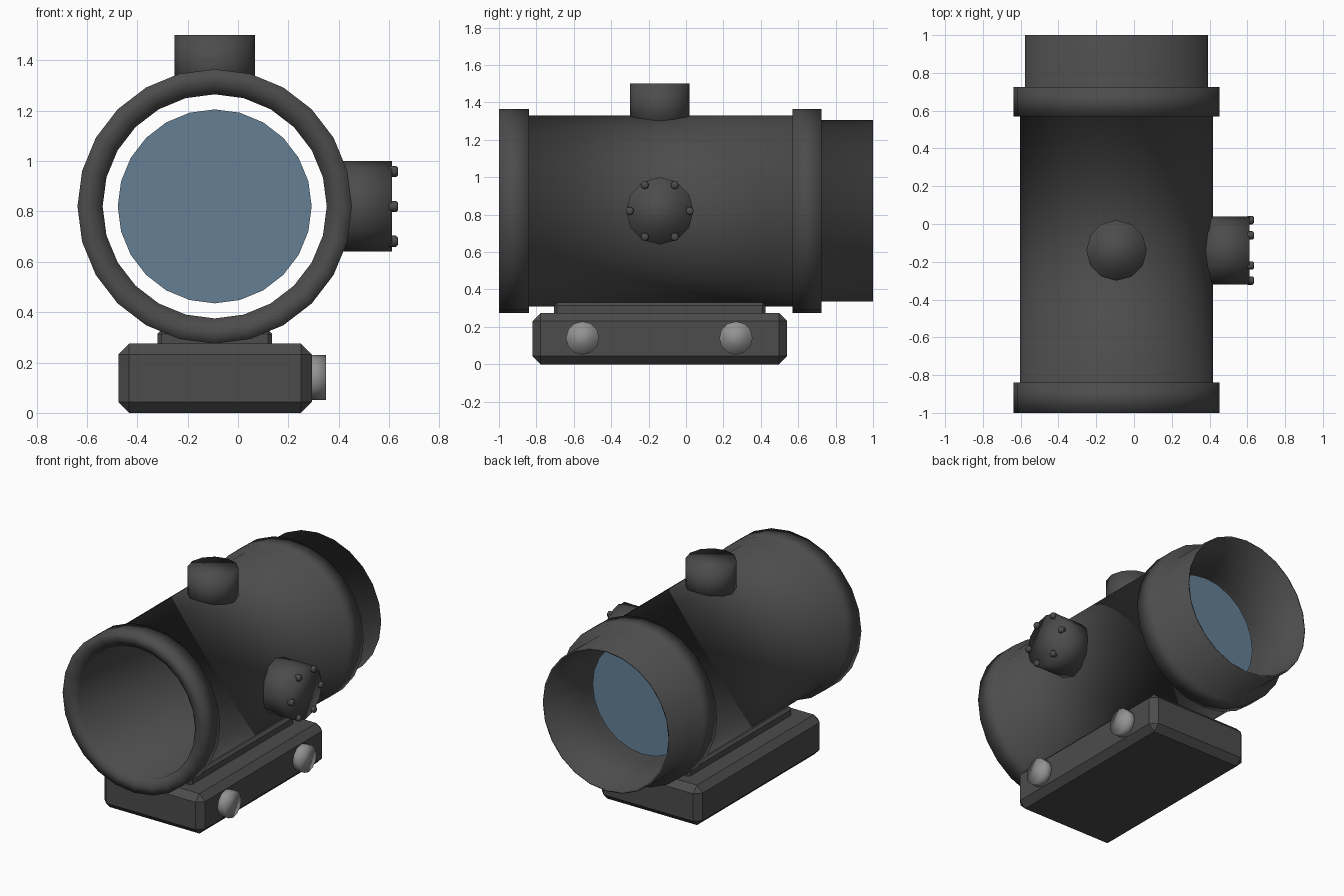
import bpy, bmesh, math
from mathutils import Matrix, Vector

if "Cube" in bpy.data.objects:
    bpy.data.objects.remove(bpy.data.objects["Cube"])

AX, AZ = -0.0925, 0.82          # tube axis position
KY = -0.14                      # adjustment knobs, position along the tube


def material(name, rgb):
    m = bpy.data.materials.new(name)
    m.diffuse_color = (*rgb, 1)
    m.use_nodes = True
    m.node_tree.nodes["Principled BSDF"].inputs["Base Color"].default_value = m.diffuse_color
    return m


DARK = material("dark_grey", (0.072, 0.072, 0.072))
STEEL = material("light_grey", (0.29, 0.29, 0.29))
GLASS = material("blue_glass", (0.13, 0.215, 0.30))

ROT = {"x": Matrix.Rotation(math.pi / 2, 4, "Y"),
       "y": Matrix.Rotation(-math.pi / 2, 4, "X"),
       "z": Matrix.Identity(4)}


def finish(bm, name, mat, smooth):
    bmesh.ops.recalc_face_normals(bm, faces=bm.faces)
    for f in bm.faces:
        f.smooth = smooth
    me = bpy.data.meshes.new(name)
    bm.to_mesh(me)
    bm.free()
    me.materials.append(mat)
    ob = bpy.data.objects.new(name, me)
    bpy.context.collection.objects.link(ob)
    return ob


def lathe(name, profile, axis, loc, mat, n=12, closed=False):
    """Revolve (radius, height) points; closed joins last to first, else ends are capped."""
    bm = bmesh.new()
    rings = [[bm.verts.new((r * math.cos(2 * math.pi * i / n),
                            r * math.sin(2 * math.pi * i / n), h)) for i in range(n)]
             for r, h in profile]
    pairs = list(zip(rings, rings[1:]))
    if closed:
        pairs.append((rings[-1], rings[0]))
    else:
        bm.faces.new(rings[0])
        if len(rings) > 1:
            bm.faces.new(rings[-1])
    for a, b in pairs:
        for i in range(n):
            j = (i + 1) % n
            bm.faces.new((a[i], a[j], b[j], b[i]))
    bm.transform(Matrix.Translation(Vector(loc)) @ ROT[axis])
    return finish(bm, name, mat, len(rings) > 1)


def chamfered_box(name, lo, hi, bevel, mat):
    bm = bmesh.new()
    bmesh.ops.create_cube(bm, size=1)
    lo, hi = Vector(lo), Vector(hi)
    bm.transform(Matrix.Translation((lo + hi) / 2) @ Matrix.Diagonal((*(hi - lo), 1)))
    bmesh.ops.bevel(bm, geom=bm.edges[:], offset=bevel, segments=1, affect="EDGES")
    return finish(bm, name, mat, False)


# Hollow tube with front collar, rear collar and thin rear hood
lathe("sight_tube", [
    (0.545, -1), (0.545, -0.84), (0.51, -0.84), (0.51, 0.57),
    (0.545, 0.57), (0.545, 0.725), (0.485, 0.725), (0.485, 1),
    (0.475, 1), (0.445, 0.6), (0.445, -0.97), (0.49, -1)],
    "y", (AX, 0, AZ), DARK, n=24, closed=True)

# Lens floating inside the rear of the tube
lathe("lens", [(0.385, 0.6)], "y", (AX, 0, AZ), GLASS, n=24)

# Adjustment knobs on top and on the right side
lathe("top_knob", [(0.16, 1.27), (0.16, 1.5)], "z", (AX, KY, 0), DARK)
lathe("side_knob", [(0.18, 0.36), (0.18, 0.612)], "x", (0, KY, AZ), DARK)

# Ring of small bolts on the side knob
for i in range(6):
    a = i * math.pi / 3
    lathe(f"knob_bolt_{i + 1}", [(0.022, 0.6), (0.022, 0.628), (0.015, 0.635)], "x",
          (0, KY + 0.16 * math.cos(a), AZ + 0.16 * math.sin(a)), DARK, n=8)

# Mounting base and the rail joining it to the tube
chamfered_box("mount_base", (-0.475, -0.82, 0), (0.293, 0.54, 0.275), 0.043, DARK)
chamfered_box("mount_rail", (-0.32, -0.705, 0.25), (0.135, 0.425, 0.33), 0.016, DARK)

# Clamp screws on the right side of the base
for i, y in enumerate((-0.553, 0.267)):
    lathe(f"clamp_screw_{i + 1}", [(0.089, 0.27), (0.089, 0.35)], "x", (0, y, 0.14), STEEL)
